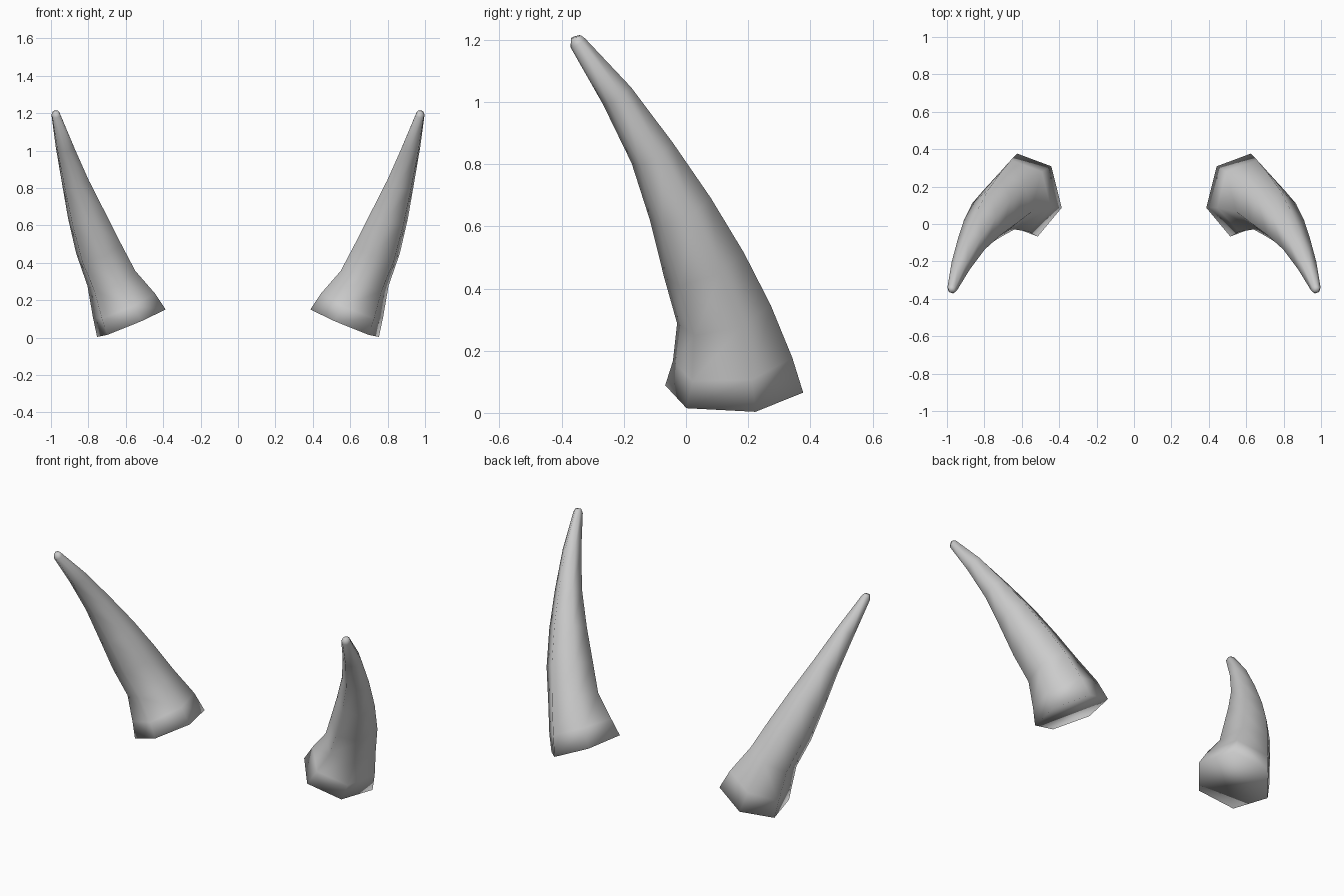
import bpy, bmesh, math
from mathutils import Vector

cube = bpy.data.objects.get("Cube")
if cube:
    bpy.data.objects.remove(cube)

mat = bpy.data.materials.new("horn grey")
mat.use_nodes = True
grey = (0.6, 0.6, 0.6, 1)
mat.diffuse_color = grey
mat.node_tree.nodes["Principled BSDF"].inputs["Base Color"].default_value = grey

# Spine of the left horn: centre, half depth, half width
SPINE = [
    ((0.57, 0.155, 0.077), 0.229, 0.202),
    ((0.61, 0.15, 0.172), 0.198, 0.185),
    ((0.677, 0.122, 0.317), 0.158, 0.142),
    ((0.745, 0.058, 0.475), 0.138, 0.132),
    ((0.81, -0.018, 0.655), 0.107, 0.108),
    ((0.87, -0.108, 0.835), 0.076, 0.078),
    ((0.926, -0.222, 1.02), 0.054, 0.052),
    ((0.973, -0.348, 1.19), 0.028, 0.026),
    ((0.976, -0.354, 1.21), 0.017, 0.016),
]
SIDES = 6


def add_ring(bm, i):
    """Hexagonal section square to the spine."""
    centre, depth, width = SPINE[i]
    before = Vector(SPINE[max(i - 1, 0)][0])
    after = Vector(SPINE[min(i + 1, len(SPINE) - 1)][0])
    axis = (after - before).normalized()
    side = Vector((1, -0.25, 0))
    side = (side - axis * side.dot(axis)).normalized()
    back = axis.cross(side)
    ring = []
    for k in range(SIDES):
        a = math.radians(30) + math.tau * k / SIDES
        offset = side * math.cos(a) * width + back * math.sin(a) * depth
        ring.append(bm.verts.new(Vector(centre) + offset))
    return ring


# Left horn skinned over its sections and closed at both ends
bm = bmesh.new()
rings = [add_ring(bm, i) for i in range(len(SPINE))]
for low, high in zip(rings, rings[1:]):
    for k in range(SIDES):
        n = (k + 1) % SIDES
        bm.faces.new((low[k], low[n], high[n], high[k]))
bm.faces.new(rings[0][::-1])
bm.faces.new(rings[-1])
bmesh.ops.recalc_face_normals(bm, faces=bm.faces)
for f in bm.faces:
    f.smooth = True
mesh = bpy.data.meshes.new("horns")
bm.to_mesh(mesh)
bm.free()
mesh.materials.append(mat)

horns = bpy.data.objects.new("horns", mesh)
bpy.context.collection.objects.link(horns)

# Right horn
mirror = horns.modifiers.new("mirror", 'MIRROR')
mirror.use_axis[0] = True
mirror.use_clip = False
